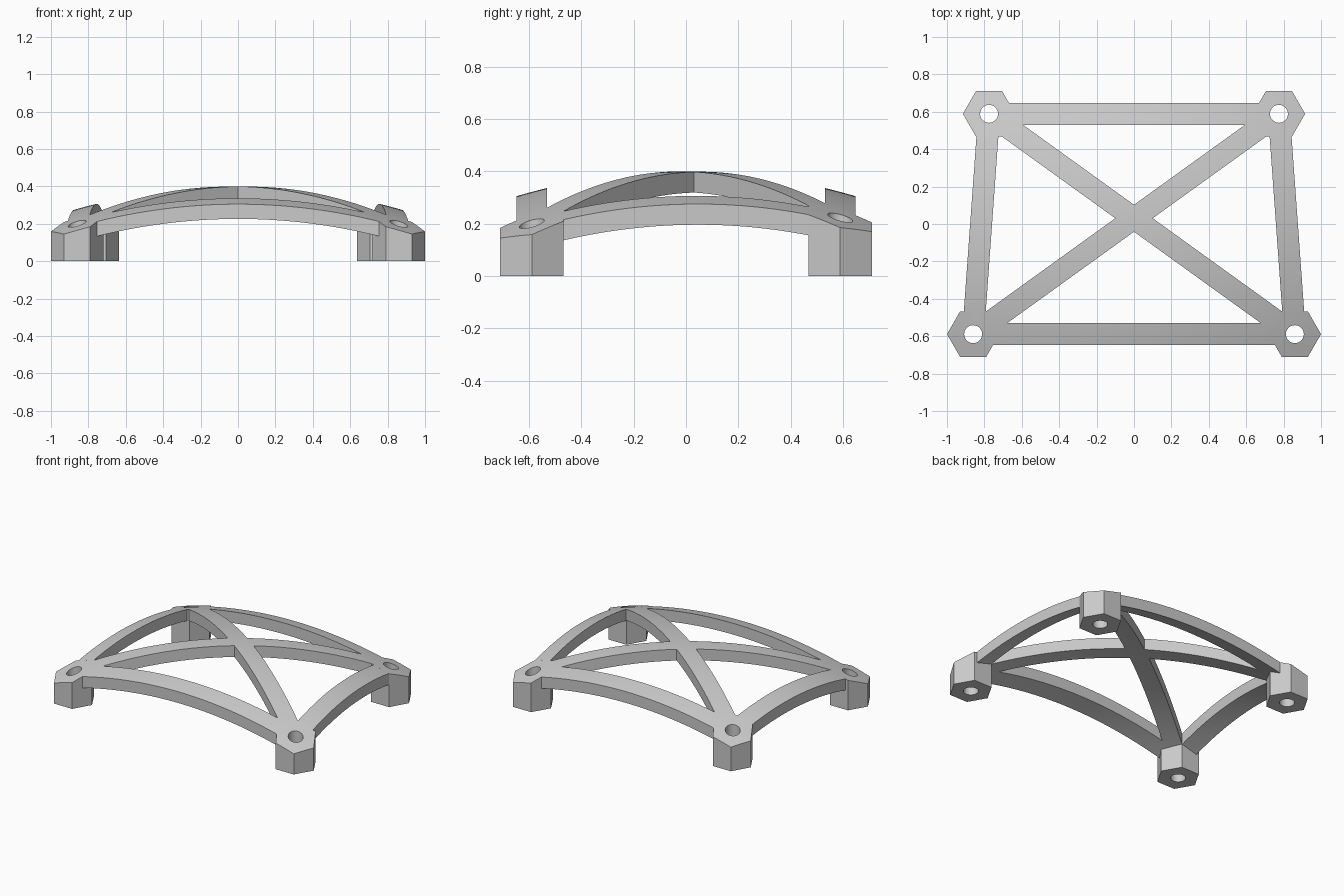
import bpy, bmesh, math
from mathutils import Matrix, Vector

cube = bpy.data.objects.get("Cube")
if cube:
    bpy.data.objects.remove(cube, do_unlink=True)

THICK, WIDTH = 0.079, 0.117
POST_R, HOLE_R = 0.14, 0.048
FRONT_X, BACK_X, DEPTH = 0.86, 0.775, 0.589

grey = bpy.data.materials.new("light grey")
grey.use_nodes = True
colour = (0.6, 0.6, 0.6, 1)
grey.diffuse_color = colour
grey.node_tree.nodes["Principled BSDF"].inputs["Base Color"].default_value = colour


def dome(x, y):
    """Height of the gently domed top surface."""
    return 0.4 - 0.163 * x * x - 0.226 * y * y


def finish(bm, name):
    bmesh.ops.recalc_face_normals(bm, faces=bm.faces)
    mesh = bpy.data.meshes.new(name)
    bm.to_mesh(mesh)
    bm.free()
    mesh.materials.append(grey)
    obj = bpy.data.objects.new(name, mesh)
    bpy.context.collection.objects.link(obj)
    return obj


def select_only(obj):
    bpy.ops.object.select_all(action='DESELECT')
    obj.select_set(True)
    bpy.context.view_layer.objects.active = obj


def combine(obj, tool, operation):
    mod = obj.modifiers.new("cut", 'BOOLEAN')
    mod.object, mod.operation, mod.solver = tool, operation, 'EXACT'
    select_only(obj)
    bpy.ops.object.modifier_apply(modifier=mod.name)
    bpy.data.objects.remove(tool, do_unlink=True)


def bar(start, end, height):
    """Tall straight bar between two plan points."""
    a, b = Vector(start), Vector(end)
    run, mid = b - a, (a + b) / 2
    bm = bmesh.new()
    bmesh.ops.create_cube(bm, size=1, matrix=Matrix.Translation((mid.x, mid.y, 0.2))
                          @ Matrix.Rotation(math.atan2(run.y, run.x), 4, 'Z')
                          @ Matrix.Diagonal((run.length, WIDTH, height, 1)))
    return finish(bm, "bar")


def dome_shell():
    bm = bmesh.new()
    bmesh.ops.create_grid(bm, x_segments=64, y_segments=48, size=1)
    for v in bm.verts:
        v.co.y *= 0.8
        v.co.z = dome(v.co.x, v.co.y)
    new = bmesh.ops.extrude_face_region(bm, geom=bm.faces[:], use_keep_orig=True)["geom"]
    for v in new:
        if isinstance(v, bmesh.types.BMVert):
            v.co.z -= THICK
    return finish(bm, "shell")


def hex_prism(centre):
    bm = bmesh.new()
    bmesh.ops.create_cone(bm, cap_ends=True, segments=6, radius1=POST_R, radius2=POST_R, depth=2,
                          matrix=Matrix.Translation((*centre, 0)) @ Matrix.Rotation(math.pi / 6, 4, 'Z'))
    # Turn the prism so that two corners point along x
    if abs(max(v.co.x for v in bm.verts) - centre[0] - POST_R) > 0.001:
        bmesh.ops.rotate(bm, verts=bm.verts, cent=(*centre, 0),
                         matrix=Matrix.Rotation(math.pi / 6, 3, 'Z'))
    return finish(bm, "prism")


def post(name, centre, steps=4):
    """Hexagonal post with a round through hole and a top that follows the dome."""
    count = 6 * steps
    corners = [Vector((math.cos(k * math.pi / 3), math.sin(k * math.pi / 3))) * POST_R for k in range(7)]
    outer = [corners[k].lerp(corners[k + 1], s / steps) for k in range(6) for s in range(steps)]
    inner = [p.normalized() * HOLE_R for p in outer]
    bm = bmesh.new()
    rings = []
    for plan, on_top in ((outer, False), (outer, True), (inner, True), (inner, False)):
        points = [p + Vector(centre) for p in plan]
        rings.append([bm.verts.new((p.x, p.y, dome(p.x, p.y) if on_top else 0)) for p in points])
    for r in range(4):
        a, b = rings[r], rings[(r + 1) % 4]
        for i in range(count):
            j = (i + 1) % count
            bm.faces.new((a[i], a[j], b[j], b[i]))
    return finish(bm, name)


corners = {
    "front_left": (FRONT_X, -DEPTH), "front_right": (-FRONT_X, -DEPTH),
    "back_left": (BACK_X, DEPTH), "back_right": (-BACK_X, DEPTH),
}

# Arched frame: four edge beams and two diagonals, cut from the dome shell
names = list(corners)
pairs = [(names[i], names[j]) for i in range(4) for j in range(i + 1, 4)]
bars = [bar(corners[a], corners[b], 0.9 + 0.02 * i) for i, (a, b) in enumerate(pairs)]
frame = bars[0]
frame.name = "arched_frame"
for other in bars[1:]:
    combine(frame, other, 'UNION')
combine(frame, dome_shell(), 'INTERSECT')
for centre in corners.values():
    combine(frame, hex_prism(centre), 'DIFFERENCE')

# Corner posts
parts = [frame] + [post(name + "_post", centre) for name, centre in corners.items()]

for part in parts:
    select_only(part)
    bpy.ops.object.shade_smooth_by_angle(angle=math.radians(30))
